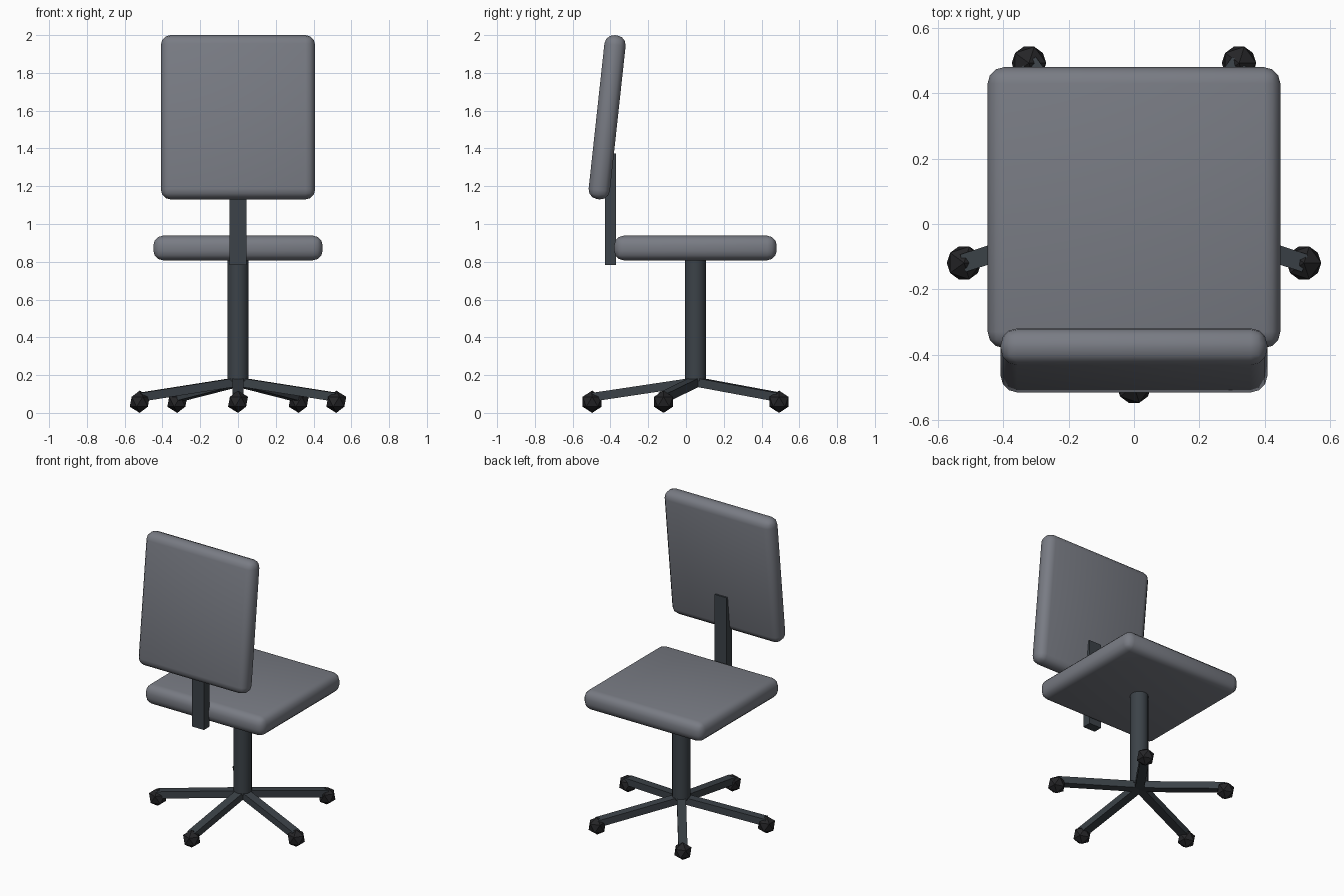
import bpy
from math import radians, sin, cos, atan2, hypot

if "Cube" in bpy.data.objects:
    bpy.data.objects.remove(bpy.data.objects["Cube"])


def material(name, rgb):
    m = bpy.data.materials.new(name)
    m.diffuse_color = (*rgb, 1)
    m.use_nodes = True
    m.node_tree.nodes["Principled BSDF"].inputs["Base Color"].default_value = m.diffuse_color
    return m


FABRIC = material("grey_fabric", (0.19, 0.20, 0.23))
METAL = material("dark_metal", (0.045, 0.055, 0.065))
RUBBER = material("black_rubber", (0.018, 0.018, 0.02))
AXIS_Y = 0.05  # the swivel axis sits slightly behind the origin


def finish(name, mat, smooth=False):
    ob = bpy.context.object
    ob.name = name
    ob.data.materials.append(mat)
    if smooth:
        bpy.ops.object.shade_smooth_by_angle(angle=radians(40))
    return ob


def box(name, loc, size, mat, rot=(0, 0, 0), bevel=0):
    bpy.ops.mesh.primitive_cube_add(size=1, location=loc, rotation=rot)
    ob = bpy.context.object
    ob.scale = size
    bpy.ops.object.transform_apply(location=False, rotation=False, scale=True)
    if bevel:
        b = ob.modifiers.new("rounded", 'BEVEL')
        b.width, b.segments = bevel, 3
        bpy.ops.object.modifier_apply(modifier=b.name)
    return finish(name, mat, smooth=bool(bevel))


# Cushions
box("seat", (0, AXIS_Y, 0.873), (0.896, 0.86, 0.13), FABRIC, bevel=0.05)
box("backrest", (0, -0.4175, 1.565), (0.816, 0.113, 0.873), FABRIC,
    rot=(radians(-6.2), 0, 0), bevel=0.05)

# Upright bar carrying the backrest
box("back_bar", (0, -0.4, 1.078), (0.09, 0.06, 0.59), METAL)

# Central post
bpy.ops.mesh.primitive_cylinder_add(vertices=20, radius=0.056, depth=0.65,
                                    location=(0, AXIS_Y, 0.495))
finish("post", METAL, smooth=True)

# Five sloping legs, each ending in a caster
REACH, Z_IN, Z_OUT, R = 0.547, 0.165, 0.083, 0.059
for i in range(5):
    a = radians(-90 + 72 * i)
    box(f"leg_{i + 1}",
        (cos(a) * REACH / 2, AXIS_Y + sin(a) * REACH / 2, (Z_IN + Z_OUT) / 2),
        (hypot(REACH, Z_IN - Z_OUT), 0.056, 0.046), METAL,
        rot=(0, atan2(Z_IN - Z_OUT, REACH), a))
    bpy.ops.mesh.primitive_ico_sphere_add(
        subdivisions=1, radius=R,
        location=(cos(a) * REACH, AXIS_Y + sin(a) * REACH, R))
    finish(f"caster_{i + 1}", RUBBER)
